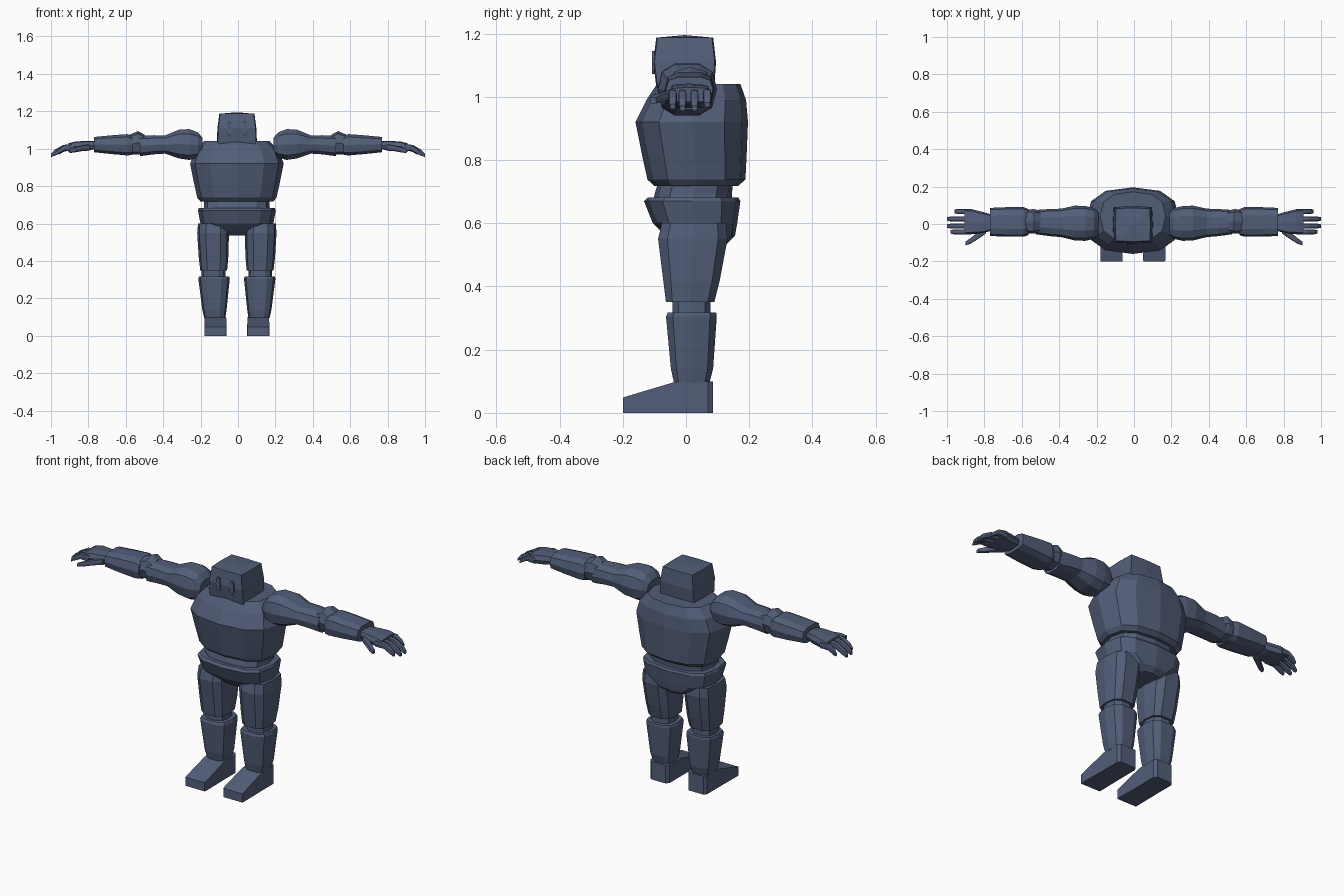
import bpy, bmesh, math

slate = bpy.data.materials.new("slate_blue")
slate.diffuse_color = (0.085, 0.112, 0.19, 1)


def loft(name, sections, axis="z", n=12, p=0.8, dome=0.0, mirror=False, cx=0.0):
    """Skin rings (t, a0, a1, b0, b1) along an axis; p = 1 is round, p = 0 is square."""
    place = {"z": lambda t, a, b: (a, b, t),
             "x": lambda t, a, b: (t, a, b),
             "y": lambda t, a, b: (a, t, b)}[axis]
    off = math.pi / 4 if n == 4 else 0
    bm = bmesh.new()
    rings = []
    for t, a0, a1, b0, b1 in sections:
        ring = []
        for i in range(n):
            ang = off + i * math.tau / n
            c, s = math.cos(ang), math.sin(ang)
            c = 0 if abs(c) < 1e-6 else math.copysign(abs(c) ** p, c)
            s = 0 if abs(s) < 1e-6 else math.copysign(abs(s) ** p, s)
            ring.append(bm.verts.new(place(t, (a0 + a1) / 2 + c * (a1 - a0) / 2,
                                           (b0 + b1) / 2 + s * (b1 - b0) / 2)))
        rings.append(ring)
    for r, q in zip(rings, rings[1:]):
        for i in range(n):
            j = (i + 1) % n
            bm.faces.new((r[i], r[j], q[j], q[i]))
    bm.faces.new(rings[0])
    t, a0, a1, b0, b1 = sections[-1]
    if dome:
        tip = bm.verts.new(place(t + dome, (a0 + a1) / 2, (b0 + b1) / 2))
        for i in range(n):
            bm.faces.new((rings[-1][i], rings[-1][(i + 1) % n], tip))
    else:
        bm.faces.new(rings[-1])
    bmesh.ops.recalc_face_normals(bm, faces=bm.faces)
    me = bpy.data.meshes.new(name)
    bm.to_mesh(me)
    bm.free()
    me.materials.append(slate)
    ob = bpy.data.objects.new(name, me)
    ob.location.x = cx
    bpy.context.collection.objects.link(ob)
    if mirror:
        ob.modifiers.new("mirror", "MIRROR").use_mirror_merge = False
    return ob


MID = -0.006  # centre line of the body

# Head: slightly bulged block with raised oval eyes
loft("head", [(1.025, -.103, .103, -.092, .086), (1.04, -.107, .107, -.095, .09),
              (1.11, -.104, .104, -.104, .095), (1.187, -.094, .094, -.094, .086)],
     n=8, p=0.12, dome=0.008, cx=MID)
loft("eyes", [(-.107, .027, .055, 1.07, 1.146), (-.099, .027, .055, 1.07, 1.146)],
     axis="y", n=10, p=0.9, mirror=True, cx=MID)

# Trunk
loft("torso", [(.718, -.195, .195, -.10, .165), (.738, -.212, .212, -.122, .188),
               (.82, -.23, .23, -.14, .192), (.92, -.25, .25, -.16, .196),
               (.99, -.225, .225, -.125, .19), (1.04, -.175, .175, -.092, .172)],
     n=12, p=0.78, cx=MID)
loft("abdomen", [(.64, -.185, .185, -.105, .145), (.69, -.175, .175, -.10, .145),
                 (.74, -.175, .175, -.085, .15)], n=12, p=0.75, cx=MID)
loft("pelvis", [(.535, -.07, .07, -.035, .13), (.56, -.125, .125, -.065, .155),
                (.60, -.195, .195, -.105, .162), (.67, -.208, .208, -.133, .172),
                (.682, -.204, .204, -.12, .165)], n=12, p=0.7, cx=MID)

# Legs
loft("thigh", [(.35, .052, .196, -.066, .092), (.42, .046, .204, -.075, .11),
               (.55, .042, .212, -.092, .135), (.60, .048, .208, -.08, .13)],
     n=10, p=0.65, mirror=True, cx=MID)
loft("knee", [(.29, .062, .188, -.045, .08), (.37, .062, .188, -.045, .08)],
     n=10, p=0.75, mirror=True, cx=MID)
loft("shin", [(.095, .062, .175, -.04, .076), (.14, .055, .185, -.05, .088),
              (.305, .038, .206, -.066, .10), (.318, .042, .202, -.06, .098)],
     n=10, p=0.65, mirror=True, cx=MID)
loft("foot", [(-.20, .057, .172, 0, .048), (-.192, .055, .174, 0, .051),
              (-.035, .057, .172, 0, .098), (.07, .057, .172, 0, .10),
              (.086, .07, .16, 0, .10)], axis="y", n=4, p=0, mirror=True, cx=MID)

# Arms
loft("upper_arm", [(.19, -.06, .065, .975, 1.06), (.215, -.08, .085, .95, 1.09),
                   (.26, -.09, .096, .937, 1.108), (.315, -.088, .098, .945, 1.105),
                   (.39, -.07, .082, .972, 1.073), (.45, -.065, .08, .968, 1.074),
                   (.525, -.055, .075, .958, 1.072)],
     axis="x", n=10, p=0.75, mirror=True)
loft("elbow", [(.50, -.045, .07, .975, 1.075), (.535, -.052, .08, .968, 1.094),
               (.58, -.05, .076, .972, 1.075)], axis="x", n=8, p=0.75, mirror=True)
loft("forearm", [(.565, -.06, .08, .966, 1.068), (.59, -.068, .09, .962, 1.08),
                 (.68, -.068, .09, .97, 1.073), (.77, -.064, .086, .98, 1.064)],
     axis="x", n=10, p=0.65, mirror=True)

# Hands
loft("palm", [(.76, -.035, .05, 1.0, 1.04), (.81, -.05, .065, .988, 1.042),
              (.87, -.055, .08, .985, 1.038), (.905, -.055, .08, .983, 1.03)],
     axis="x", n=8, p=0.5, mirror=True)
for k, (y, tip) in enumerate([(-.042, .98), (-.011, 1.0), (.027, 1.0), (.067, .96)]):
    base, w = .87, .013
    length = tip - base
    drop = length / .13
    loft(f"finger_{k + 1}", [
        (base, y - w, y + w, .988, 1.026),
        (base + length * .5, y - w, y + w, 1.006 - .02 * drop, 1.03 - .01 * drop),
        (base + length * .85, y - w, y + w, 1.0 - .036 * drop, 1.012 - .018 * drop),
        (tip, y - w * .7, y + w * .7, .995 - .04 * drop, 1.005 - .033 * drop)],
        axis="x", n=8, p=0.55, mirror=True)
loft("thumb", [(.79, -.05, -.015, .99, 1.025), (.83, -.078, -.04, .988, 1.018),
               (.875, -.106, -.076, .98, 1.008), (.90, -.114, -.094, .977, .998)],
     axis="x", n=8, p=0.55, mirror=True)
